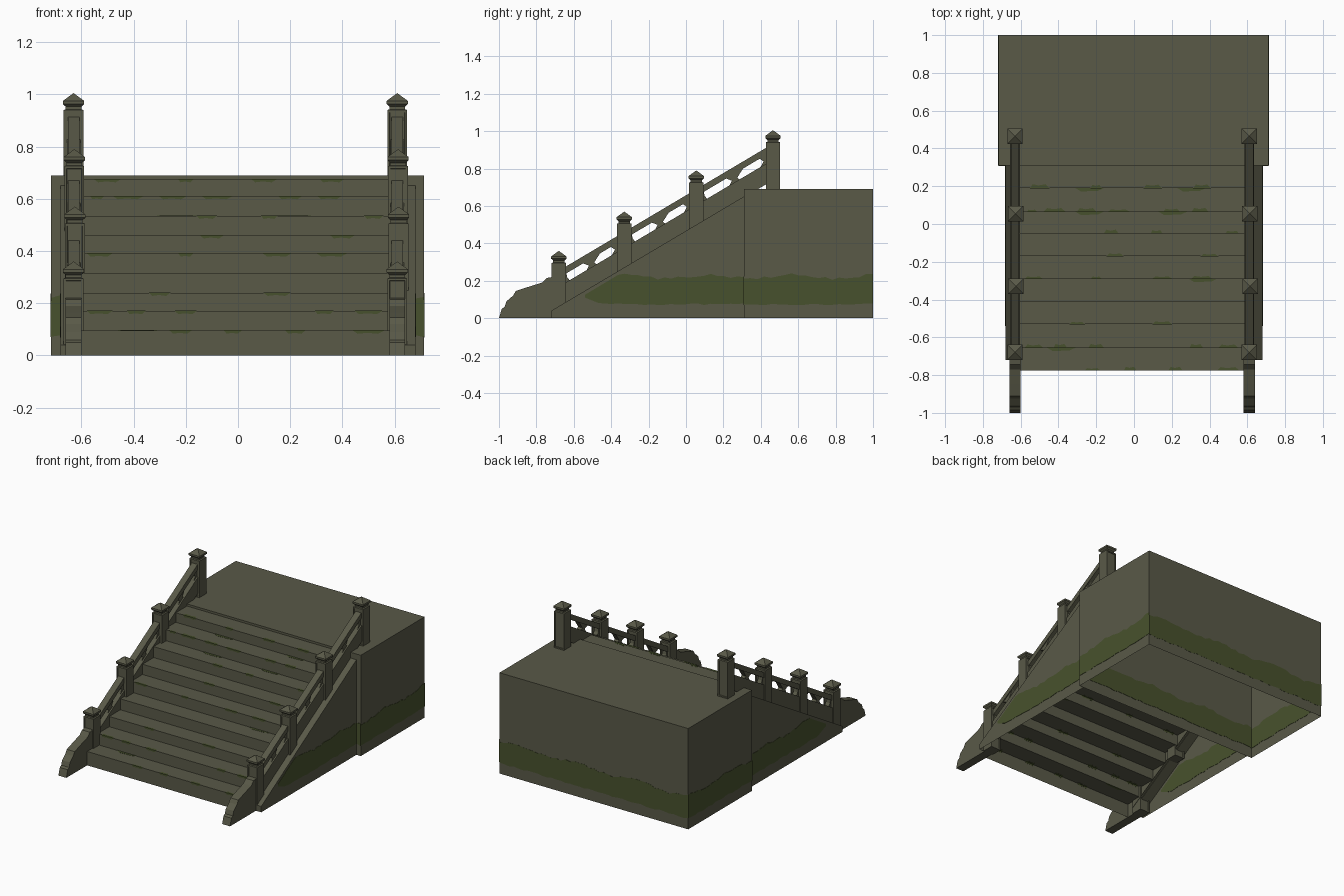
import bpy, bmesh, math, random

if "Cube" in bpy.data.objects:
    bpy.data.objects.remove(bpy.data.objects["Cube"])
random.seed(4)

def mat(name, col):
    m = bpy.data.materials.new(name)
    m.diffuse_color = (*col, 1)
    m.use_nodes = True
    m.node_tree.nodes["Principled BSDF"].inputs["Base Color"].default_value = m.diffuse_color
    return m

STONE = mat("weathered stone", (0.100, 0.100, 0.064))
MOSS = mat("moss green", (0.064, 0.083, 0.026))

def obj(name, verts, faces, m=STONE):
    me = bpy.data.meshes.new(name)
    me.from_pydata(verts, [], faces)
    me.materials.append(m)
    bm = bmesh.new()
    bm.from_mesh(me)
    bmesh.ops.recalc_face_normals(bm, faces=bm.faces)
    bm.to_mesh(me)
    bm.free()
    o = bpy.data.objects.new(name, me)
    bpy.context.collection.objects.link(o)
    return o

def prism(name, pts, place, a, b, m=STONE):
    """Extrude outline pts between depths a and b; place(u, v, depth) -> xyz."""
    n = len(pts)
    v = [place(u, w, d) for d in (a, b) for u, w in pts]
    f = [list(range(n)), list(range(n, 2 * n))]
    f += [[i, (i + 1) % n, n + (i + 1) % n, n + i] for i in range(n)]
    return obj(name, v, f, m)

def along_x(u, w, d): return (d, u, w)
def along_y(u, w, d): return (u, d, w)
def along_z(u, w, d): return (u, w, d)

def slope(y):                       # top line of the side walls
    return 0.04 + 0.593 * (y + 0.72)

XL, XR, YF, H = -0.717, 0.713, 0.31, 0.69

# platform: open underneath
rect = [(XL, YF), (XR, YF), (XR, 1), (XL, 1)]
obj("platform", [(x, y, z) for z in (0, H) for x, y in rect],
    [[i, (i + 1) % 4, 4 + (i + 1) % 4, 4 + i] for i in range(4)] + [[4, 5, 6, 7]])

# steps: one folded sheet
ys = [-0.775, -0.655, -0.53, -0.41, -0.29, -0.17, -0.05, 0.065, 0.19, 0.31]
zs = [0, 0.095, 0.17, 0.24, 0.315, 0.39, 0.46, 0.535, 0.61, 0.675]
prof = []
for i in range(9):
    prof += [(ys[i], zs[i]), (ys[i], zs[i + 1])]
prof.append((ys[9], zs[9]))
n = len(prof)
obj("steps", [(x, y, z) for x in (-0.62, 0.61) for y, z in prof],
    [[i, i + 1, n + i + 1, n + i] for i in range(n - 1)])

def moss_band(name, a, b, place, depth, taper=False):
    """Ragged strip of moss straddling a wall."""
    k = max(3, int((b - a) / 0.035))
    top, bot = [], []
    for i in range(k + 1):
        u = a + (b - a) * i / k
        t = 0.222 + 0.01 * math.sin(u * 14) + random.uniform(-0.008, 0.008)
        lo = 0.074 + random.uniform(-0.005, 0.005)
        if taper:
            t = min(t, 0.125 + 0.6 * (u - a))
            lo = max(lo, 0.11 - 0.4 * (u - a))
        top.append((u, t))
        bot.append((u, lo))
    prism(name, bot + top[::-1], place, depth - 0.002, depth + 0.002, MOSS)

# moss on platform walls
for x in (XL, XR):
    moss_band("platform_side_moss", YF, 1.0, along_x, x)
for y in (YF, 1.0 - 0.001):
    moss_band("platform_end_moss", XL, XR, along_y, y)

# small moss patches on step edges
def step_patch(i, x, w):
    y, z, d, h = ys[i], zs[i + 1], random.uniform(0.012, 0.022), 0.012
    edge = [(x - w, 0), (x + w, 0), (x + w * 0.6, 1), (x - w * 0.1, 0.7), (x - w * 0.7, 1)]
    prism("tread_moss", [(u, y - 0.001 + d * v) for u, v in edge], along_z, z - 0.001, z + 0.0015, MOSS)
    prism("riser_moss", [(u, z - h * v) for u, v in edge], along_y, y - 0.0015, y + 0.001, MOSS)

for i, xs in {0: (-0.22, -0.02, 0.22, 0.5), 1: (-0.53, -0.39, -0.2, 0.33, 0.5), 2: (-0.3, 0.15),
              4: (-0.53, -0.2, 0.15, 0.36), 5: (-0.1, 0.4), 6: (-0.12, 0.12, 0.52),
              7: (-0.54, -0.42, -0.25, -0.08, 0.2, 0.35), 8: (-0.5, -0.2, 0.1, 0.36)}.items():
    for x in xs:
        step_patch(i, x, random.uniform(0.025, 0.06))
for i, xs in {1: (-0.39,), 4: (0.36,), 7: (-0.24, 0.2), 8: (-0.24, 0.3)}.items():
    for x in xs:                     # moss at the back of the tread below
        y, z = ys[i], zs[i]
        prism("corner_moss", [(x - 0.07, y), (x - 0.04, y - 0.018), (x + 0.05, y - 0.014), (x + 0.08, y)],
              along_z, z - 0.001, z + 0.0015, MOSS)

def post(x, y, z0, top):
    """Square post with recessed front and back panels and a pyramid cap."""
    rings = [(z0, .038), (top - .065, .038), (top - .062, .030), (top - .052, .030),
             (top - .042, .041), (top - .030, .041)]
    v = [(x + sx * r, y + sy * r, z) for z, r in rings
         for sx, sy in ((-1, -1), (1, -1), (1, 1), (-1, 1))]
    v.append((x, y, top))
    f = [[3, 2, 1, 0]]
    for k in range(len(rings) - 1):
        f += [[4 * k + i, 4 * k + (i + 1) % 4, 4 * k + 4 + (i + 1) % 4, 4 * k + 4 + i] for i in range(4)]
    t = 4 * (len(rings) - 1)
    f += [[t + i, t + (i + 1) % 4, len(v) - 1] for i in range(4)]
    o = obj("post", v, f)
    bm = bmesh.new()
    bm.from_mesh(o.data)
    panels = [p for p in bm.faces if abs(p.normal.y) > 0.99 and p.calc_area() > 0.005]
    bmesh.ops.inset_individual(bm, faces=panels, thickness=0.012, depth=0)
    bmesh.ops.inset_individual(bm, faces=panels, thickness=0.002, depth=-0.004)
    bm.to_mesh(o.data)
    bm.free()

post_y = [-0.68, -0.33, 0.055, 0.465]
post_top = [0.36, 0.57, 0.79, 1.005]
scroll = [(-1, 0), (-.985, .05), (-.97, .06), (-.96, .09), (-.925, .12), (-.91, .145),
          (-.85, .165), (-.77, .19), (-.745, .215), (-.70, .222), (-.70, 0)]

def band(name, y0, y1, lo, hi, a, b):
    prism(name, [(y0, slope(y0) + lo), (y1, slope(y1) + lo), (y1, slope(y1) + hi), (y0, slope(y0) + hi)],
          along_x, a, b)

for s in (-1, 1):
    c = s * 0.62 - 0.01
    # side wall: outer sheet, sloped top and front edge
    xo, xi = s * 0.68, s * 0.59
    obj("side_wall", [(xo, -.72, 0), (xo, YF, 0), (xo, YF, slope(YF)), (xo, -.72, .04),
                      (xi, -.72, 0), (xi, YF, slope(YF)), (xi, -.72, .04)],
        [[0, 1, 2, 3], [3, 2, 5, 6], [0, 3, 6, 4]])
    moss_band("side_wall_moss", -0.54, YF, along_x, xo, True)
    # curled foot at the bottom of the balustrade
    prism("foot_scroll", scroll, along_x, c - 0.03, c + 0.03)
    # posts
    for i, (y, t) in enumerate(zip(post_y, post_top)):
        z0 = 0 if i == 0 else min(H, slope(y) - 0.03)
        post(c + (0, .005, 0.003, 0)[i], y, z0, t)
    # panels, rails and pierced brackets between the posts
    for y0, y1 in zip(post_y, post_y[1:]):
        a, b = y0 + 0.03, y1 - 0.03
        band("lower_panel", a, b, -0.005, 0.105, c - 0.026, c + 0.026)
        band("handrail", a, b, 0.152, 0.19, c - 0.022, c + 0.022)
        m, g = (a + b) / 2, 0.0
        shapes = [[(m - .03, .10), (m + .03, .10), (m + .014, .122), (m + .05, .157), (m - .05, .157), (m - .014, .122)],
                  [(a, .10), (a + .03, .10), (a + .014, .13), (a + .01, .157), (a, .157)],
                  [(b, .10), (b - .04, .10), (b - .02, .125), (b - .045, .157), (b, .157)]]
        for p in shapes:
            prism("rail_bracket", [(y, slope(y) + h) for y, h in p], along_x, c - 0.016, c + 0.016)
